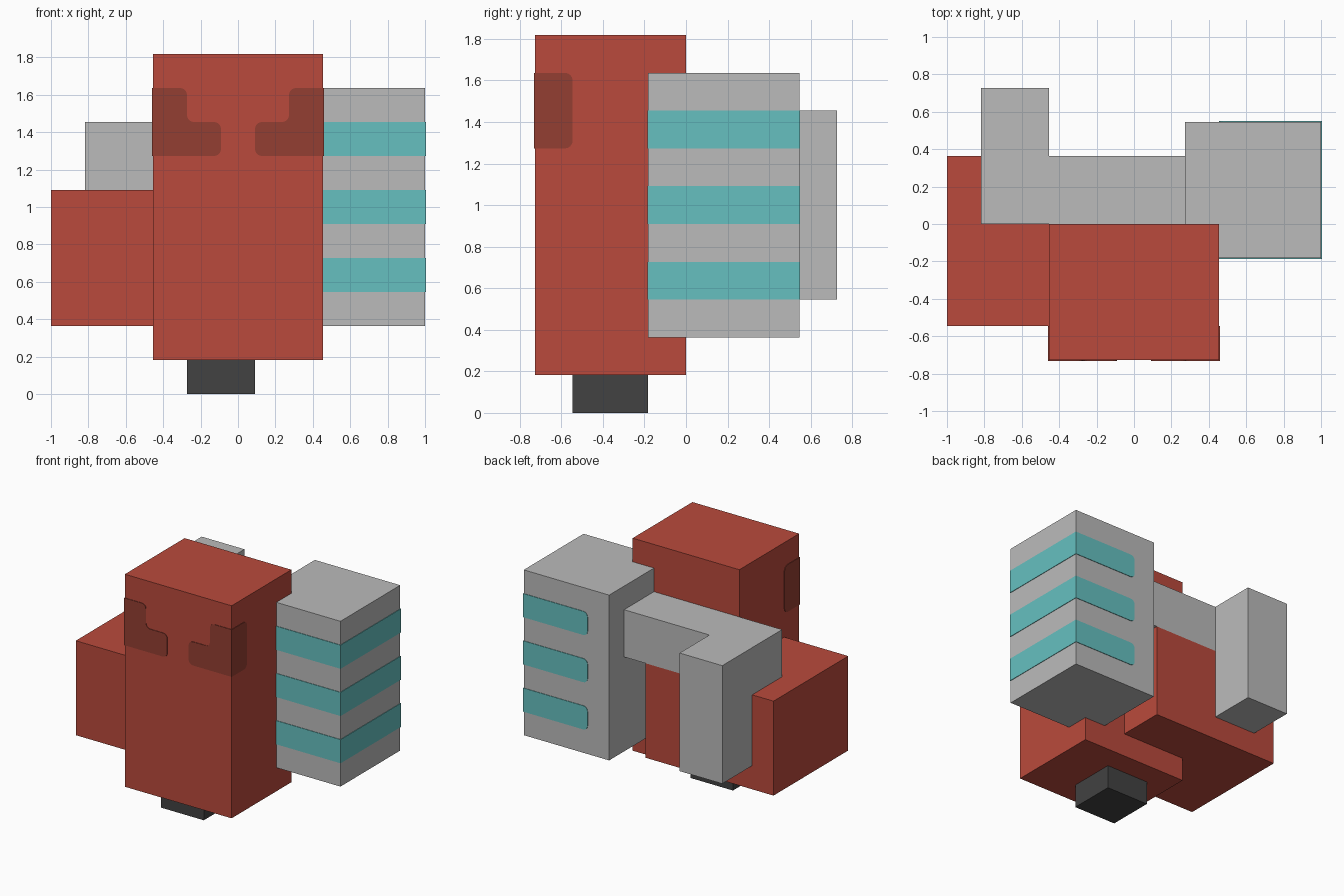
import bpy, bmesh, math
from mathutils import Vector

cube = bpy.data.objects.get("Cube")
if cube:
    bpy.data.objects.remove(cube, do_unlink=True)

U = 1 / 11       # modelling unit: the model is 22 units wide
THICK = 0.004    # thickness of painted plates
E = THICK / U    # the same in modelling units


def material(name, hex_colour):
    def linear(c):
        return c / 12.92 if c <= 0.04045 else ((c + 0.055) / 1.055) ** 2.4
    rgb = [linear(int(hex_colour[i:i + 2], 16) / 255) for i in (0, 2, 4)]
    mat = bpy.data.materials.new(name)
    mat.use_nodes = True
    mat.diffuse_color = (*rgb, 1)
    mat.node_tree.nodes["Principled BSDF"].inputs["Base Color"].default_value = (*rgb, 1)
    return mat


RED = material("red", "BA4A3C")
DARK_RED = material("dark red", "943F32")
GREY = material("light grey", "BBBBBB")
TEAL = material("teal", "66C0C0")
CHARCOAL = material("charcoal", "424242")


def finish(bm, name, mat):
    bmesh.ops.recalc_face_normals(bm, faces=bm.faces)
    mesh = bpy.data.meshes.new(name)
    bm.to_mesh(mesh)
    bm.free()
    mesh.materials.append(mat)
    obj = bpy.data.objects.new(name, mesh)
    bpy.context.collection.objects.link(obj)
    return obj


def box(name, x, y, z, mat):
    """Box from (min, max) ranges in modelling units."""
    bm = bmesh.new()
    bmesh.ops.create_cube(bm, size=1)
    for v in bm.verts:
        v.co = [U * (r[0] if c < 0 else r[1]) for c, r in zip(v.co, (x, y, z))]
    return finish(bm, name, mat)


def rounded(corners, steps=4):
    """Outline from (a, z, radius) corners, all right angles."""
    out = []
    for i, (a, z, r) in enumerate(corners):
        p = Vector((a, z))
        if r == 0:
            out.append(p)
            continue
        u = (Vector(corners[i - 1][:2]) - p).normalized()
        v = (Vector(corners[(i + 1) % len(corners)][:2]) - p).normalized()
        for k in range(steps + 1):
            t = math.pi / 2 * k / steps
            out.append(p + r * (u + v - v * math.cos(t) - u * math.sin(t)))
    return out


def plate(name, axis, start, direction, corners, mat):
    """Thin plate on a face across the x or y axis, growing outwards."""
    bm = bmesh.new()
    verts = [bm.verts.new(Vector((start, a, z) if axis == "x" else (a, start, z)) * U)
             for a, z in rounded(corners)]
    face = bm.faces.new(verts)
    new = bmesh.ops.extrude_face_region(bm, geom=[face], use_keep_orig=True)["geom"]
    offset = Vector((1, 0, 0) if axis == "x" else (0, 1, 0)) * direction * THICK
    bmesh.ops.translate(bm, vec=offset,
                        verts=[g for g in new if isinstance(g, bmesh.types.BMVert)])
    return finish(bm, name, mat)


# Main blocks
box("body", (-5, 5), (-8, 0), (2, 20), RED)
box("side_block", (-11, 1), (-6, 4), (4, 12), RED)
box("foot", (-3, 1), (-6, -2), (0, 2), CHARCOAL)

# Grey tank with the arm and post behind the body
box("tank", (3, 11), (-2, 6), (4, 18), GREY)
box("arm", (-9, 3), (0, 4), (12, 16), GREY)
box("post", (-9, -5), (4, 8), (6, 16), GREY)

# Stripes wrapping three sides of the tank
R = 0.4
for i, z in enumerate((6, 10, 14), 1):
    top = z + 2
    plate(f"stripe_front_{i}", "y", -2, -1,
          [(4.8, z, 0), (11 + E, z, 0), (11 + E, top, 0), (4.8, top, 0)], TEAL)
    plate(f"stripe_side_{i}", "x", 11, 1,
          [(-2, z, 0), (6, z, 0), (6, top, 0), (-2, top, 0)], TEAL)
    plate(f"stripe_back_{i}", "y", 6, 1,
          [(5, z, R), (11 + E, z, 0), (11 + E, top, 0), (5, top, R)], TEAL)

# Stepped patches wrapping the front corners of the body
for s, side in ((1, "left"), (-1, "right")):
    plate(f"patch_front_{side}", "y", -8, -1,
          [(s * (5 + E), 14, 0), (s * 1, 14, R), (s * 1, 16, R),
           (s * 3, 16, R), (s * 3, 18, R), (s * (5 + E), 18, 0)], DARK_RED)
    plate(f"patch_side_{side}", "x", s * 5, s,
          [(-8, 14, 0), (-6, 14, R), (-6, 18, R), (-8, 18, 0)], DARK_RED)
